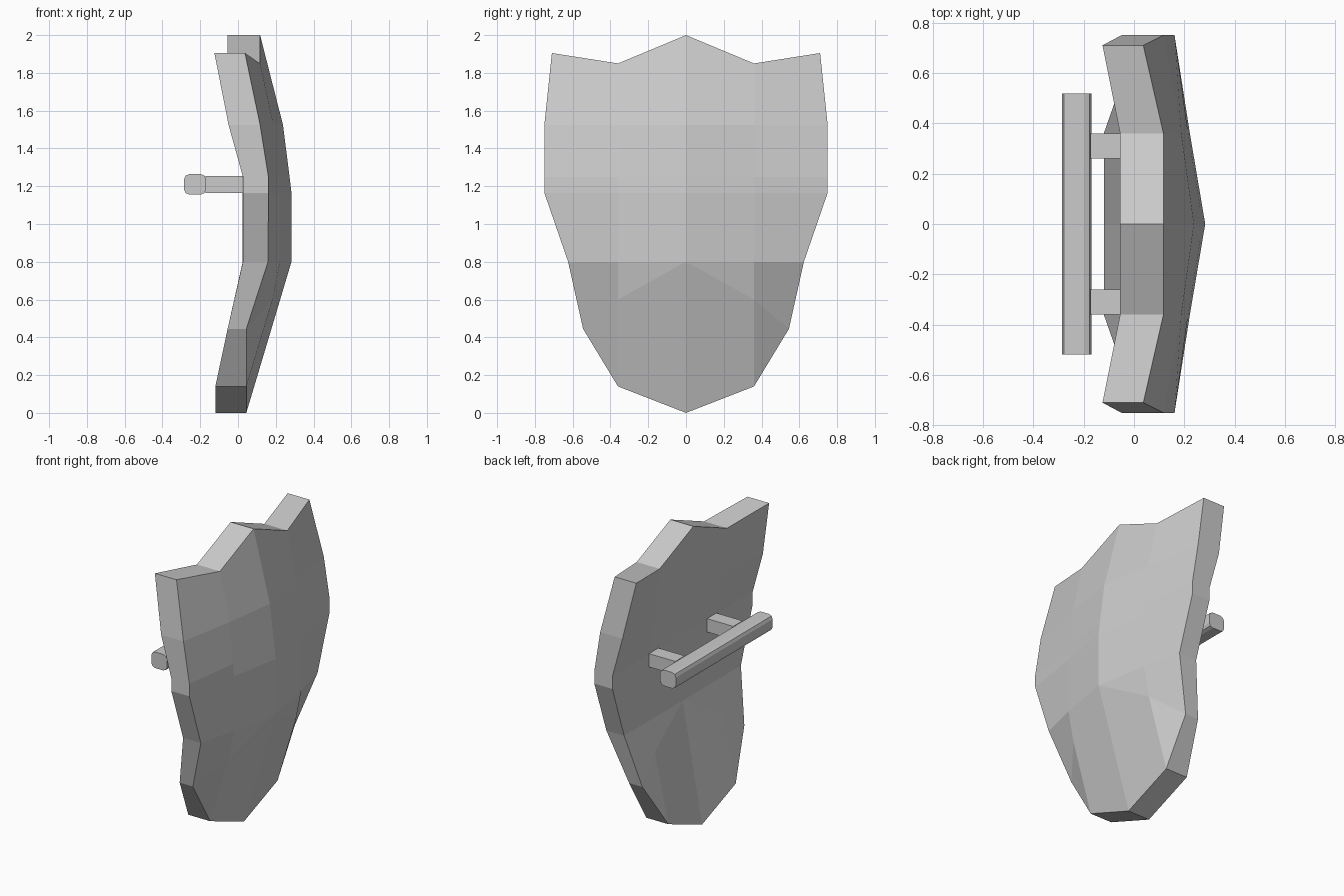
import bpy, bmesh

if "Cube" in bpy.data.objects:
    bpy.data.objects.remove(bpy.data.objects["Cube"])

# Half-shield columns (y, z, front x, back x), centre line to rim, top to bottom
COLS = [
    [(0, 2.0, .117, -.055), (0, 1.525, .238, -.015), (0, 1.25, .273, .025),
     (0, 1.165, .283, .025), (0, .8, .283, .025), (0, 0, .044, -.12)],
    [(.36, 1.85, .117, -.055), (.36, 1.525, .188, -.02), (.36, 1.25, .215, .025),
     (.36, 1.165, .222, .025), (.36, .8, .222, .025), (.36, .6, .183, -.019), (.36, .14, .044, -.12)],
    [(.71, 1.905, .037, -.125), (.75, 1.525, .117, -.05), (.75, 1.25, .161, .026),
     (.75, 1.165, .161, .026), (.624, .8, .159, .026), (.545, .445, .044, -.055)],
]


def new_object(name, bm):
    bmesh.ops.recalc_face_normals(bm, faces=bm.faces)
    me = bpy.data.meshes.new(name)
    bm.to_mesh(me)
    bm.free()
    ob = bpy.data.objects.new(name, me)
    bpy.context.collection.objects.link(ob)
    return ob


def mirror_y(ob):
    m = ob.modifiers.new("mirror", 'MIRROR')
    m.use_axis = (False, True, False)


# Curved shield plate: front and back skins joined by the rim
bm = bmesh.new()
front = [[bm.verts.new((x, y, z)) for y, z, x, _ in col] for col in COLS]
back = [[bm.verts.new((x, y, z)) for y, z, _, x in col] for col in COLS]
for a, b, c in (front, back):
    for i in range(4):
        bm.faces.new((a[i], b[i], b[i + 1], a[i + 1]))
        bm.faces.new((b[i], c[i], c[i + 1], b[i + 1]))
    bm.faces.new((a[4], b[4], b[5]))
    bm.faces.new((a[4], b[5], b[6], a[5]))
    bm.faces.new((b[4], c[4], c[5], b[5]))
    bm.faces.new((b[5], c[5], b[6]))


def rim(g):
    return [g[0][0], g[1][0]] + g[2] + [g[1][6], g[0][5]]


f, k = rim(front), rim(back)
for i in range(len(f) - 1):
    bm.faces.new((f[i], f[i + 1], k[i + 1], k[i]))
mirror_y(new_object("shield_plate", bm))


def box(name, lo, hi):
    bm = bmesh.new()
    bmesh.ops.create_cube(bm, size=1)
    for v in bm.verts:
        v.co = [lo[i] if v.co[i] < 0 else hi[i] for i in range(3)]
    return new_object(name, bm)


# Two posts holding the grip
mirror_y(box("grip_post", (-.172, .26, 1.165), (.026, .36, 1.255)))

# Grip bar with rounded long edges
bm = bmesh.new()
bmesh.ops.create_cube(bm, size=1)
for v in bm.verts:
    v.co = (-.2275 + v.co.x * .117, v.co.y * 1.036, 1.21 + v.co.z * .108)
long_edges = [e for e in bm.edges if abs(e.verts[0].co.y - e.verts[1].co.y) > .5]
bmesh.ops.bevel(bm, geom=long_edges, offset=.028, segments=2, profile=.5, affect='EDGES')
new_object("grip_bar", bm)
